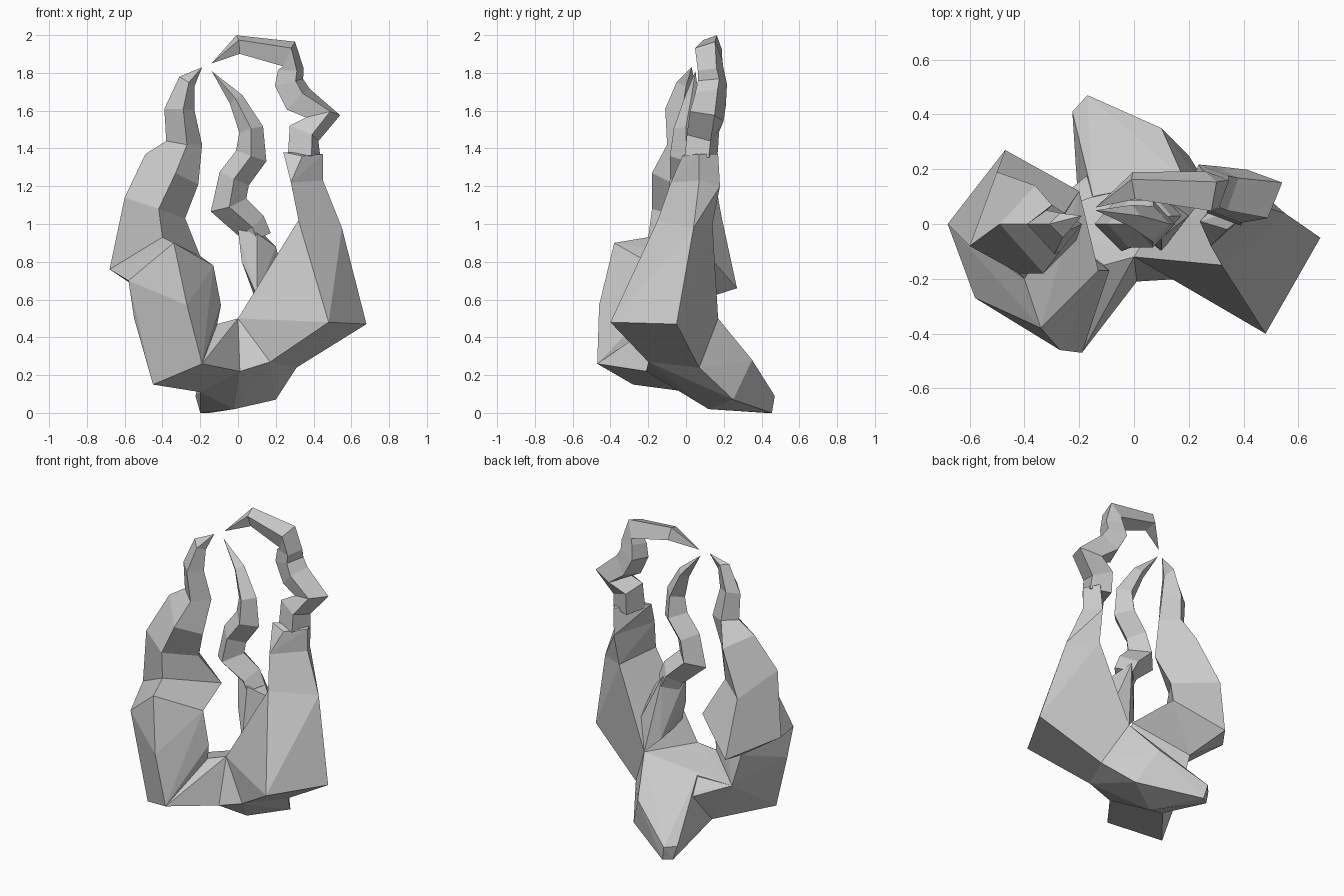
import bpy
import bmesh
import math
from mathutils import Vector

old = bpy.data.objects.get("Cube")
if old:
    bpy.data.objects.remove(old, do_unlink=True)

grey = bpy.data.materials.new("stone_grey")
grey.use_nodes = True
colour = (0.6, 0.6, 0.6, 1)
grey.diffuse_color = colour
grey.node_tree.nodes["Principled BSDF"].inputs["Base Color"].default_value = colour


def finish(name, bm):
    """Turn a bmesh into a flat shaded grey object."""
    bmesh.ops.recalc_face_normals(bm, faces=bm.faces)
    mesh = bpy.data.meshes.new(name)
    bm.to_mesh(mesh)
    bm.free()
    mesh.materials.append(grey)
    bpy.context.collection.objects.link(bpy.data.objects.new(name, mesh))


def faceted_block(name, points):
    """Convex chunk wrapped around its corner points."""
    bm = bmesh.new()
    for point in points:
        bm.verts.new(point)
    result = bmesh.ops.convex_hull(bm, input=bm.verts)
    spare = [g for g in result["geom_interior"] if isinstance(g, bmesh.types.BMVert)]
    bmesh.ops.delete(bm, geom=spare, context="VERTS")
    bmesh.ops.dissolve_limit(bm, angle_limit=math.radians(4),
                             verts=bm.verts, edges=bm.edges)
    finish(name, bm)


def loft(name, rings, tip):
    """Skin four-sided rings and close them to a pointed tip."""
    bm = bmesh.new()
    loops = [[bm.verts.new(point) for point in ring] for ring in rings]
    end = bm.verts.new(tip)
    bm.faces.new(loops[0])
    for low, high in zip(loops, loops[1:]):
        for i in range(4):
            j = (i + 1) % 4
            bm.faces.new((low[i], low[j], high[j], high[i]))
    last = loops[-1]
    for i in range(4):
        bm.faces.new((last[i], last[(i + 1) % 4], end))
    finish(name, bm)


def tentacle(name, path, tip, twist):
    """Loft of diamond sections that follow a bent path of x, y, z, radius."""
    centres = [Vector(p[:3]) for p in path] + [Vector(tip)]
    rings = []
    for i, step in enumerate(path):
        along = (centres[i + 1] - centres[max(i - 1, 0)]).normalized()
        side = along.cross(Vector((0, 1, 0))).normalized()
        front = along.cross(side)
        ring = []
        for k in range(4):
            angle = twist + k * math.pi / 2
            offset = side * math.cos(angle) + front * math.sin(angle)
            ring.append(centres[i] + offset * step[3])
        rings.append(ring)
    loft(name, rings, tip)


# corners shared by neighbouring chunks
notch = (0, -.12, .5)
front_lip = (.01, -.21, .22)
right_lip = (.17, -.2, .27)
right_under = (.31, .07, .24)
back_ridge = (.18, .17, .5)
back_side = (.1, .35, .28)
back_low = (.2, .25, .07)
belly = (-.02, .12, .02)
left_under = (-.2, .02, .11)
left_back = (-.15, .1, .41)
foot_root = (-.12, .22, .29)
front_toe = (-.19, -.47, .26)
outer_toe = (-.45, -.28, .15)
inner_bend = (-.11, -.15, .47)
rear_bend = (-.35, .03, .37)
block_rear = (-.41, .02, .58)
block_outer = (-.58, -.27, .7)
block_peak = (-.34, -.38, .9)
block_inner = (-.13, -.17, .78)
left_corner = (-.68, 0, .76)
mid_corner = (-.4, -.2, .93)
inner_corner = (-.2, .12, .83)
rear_corner = (-.47, .27, .66)
shoulder_front = (.48, -.4, .48)
shoulder_side = (.68, -.05, .47)
shoulder_inner = (.1, -.1, .62)
waist = [(.32, -.15, 1.02), (.55, .04, .98), (.38, .14, 1)]
neck = [(.28, -.08, 1.22), (.45, .07, 1.23), (.39, .18, 1.2)]

# base body
faceted_block("base_core", [notch, front_lip, right_lip, right_under, back_ridge,
                            back_side, back_low, belly, left_under, left_back,
                            foot_root, rear_bend])

# rear foot with a small blunt end
faceted_block("rear_foot", [(-.2, .42, 0), (-.15, .455, 0), (-.225, .41, .09),
                            (-.17, .47, .09), back_side, back_low, belly,
                            left_under, left_back, foot_root, back_ridge])

# low arm and upright block on one side
faceted_block("bent_arm", [front_lip, notch, left_back, left_under,
                           front_toe, outer_toe, inner_bend, rear_bend])
faceted_block("upright_block", [front_toe, outer_toe, inner_bend, rear_bend,
                                (-.55, -.25, .5), (-.27, -.46, .57),
                                (-.09, -.17, .57), block_inner, block_peak,
                                block_outer, block_rear])
faceted_block("block_cap", [block_outer, block_peak, block_inner, block_rear,
                            left_corner, mid_corner, inner_corner, rear_corner])

# thick shoulder on the other side, narrowing upwards
faceted_block("shoulder", [notch, right_lip, right_under, back_ridge,
                           shoulder_inner, (.15, -.13, .73),
                           shoulder_front, shoulder_side] + waist)
faceted_block("upper_arm", waist + neck)
faceted_block("arm_top", neck + [(.24, .01, 1.38), (.34, -.02, 1.36),
                                 (.45, .07, 1.37), (.4, .17, 1.37)])

# web that joins the middle tentacle to the shoulder
faceted_block("tentacle_root", [(0, 0, .97), (.02, -.03, .8), shoulder_inner,
                                (.1, .12, .58), (.28, .13, .6), back_ridge,
                                (.2, .03, .88), (.1, .1, .98), (.1, -.05, .95)])

# broad tentacle above the upright block: left, front, right, back corners
loft("broad_tentacle", [
    [left_corner, mid_corner, inner_corner, rear_corner],
    [(-.6, -.08, 1.14), (-.42, -.18, 1.08), (-.28, 0, 1.03), (-.5, .19, 1.03)],
    [(-.49, 0, 1.37), (-.33, -.18, 1.27), (-.21, -.06, 1.21), (-.36, .14, 1.3)],
    [(-.38, 0, 1.44), (-.27, -.1, 1.42), (-.19, 0, 1.42), (-.3, .07, 1.44)],
    [(-.39, 0, 1.61), (-.29, -.11, 1.61), (-.23, -.02, 1.6), (-.32, .05, 1.62)],
    [(-.31, 0, 1.78), (-.26, -.05, 1.75), (-.23, 0, 1.73), (-.27, .04, 1.78)],
], (-.19, .03, 1.83))

# slim middle tentacle
tentacle("middle_tentacle", [
    (.1, .03, .92, .08), (.07, .03, .99, .085), (-.05, 0, 1.1, .1),
    (-.02, 0, 1.24, .085), (.07, 0, 1.36, .085), (.07, 0, 1.5, .065),
    (-.01, .03, 1.66, .04)], (-.14, .05, 1.81), 0)

# hooked tentacle that arches over the others
tentacle("hooked_tentacle", [
    (.35, .08, 1.355, .095), (.35, .09, 1.48, .095), (.45, .11, 1.57, .1),
    (.32, .13, 1.66, .09), (.27, .14, 1.75, .085), (.28, .13, 1.82, .075),
    (.27, .12, 1.9, .08), (0, .14, 1.95, .055)],
    (-.14, .06, 1.85), math.radians(25))
